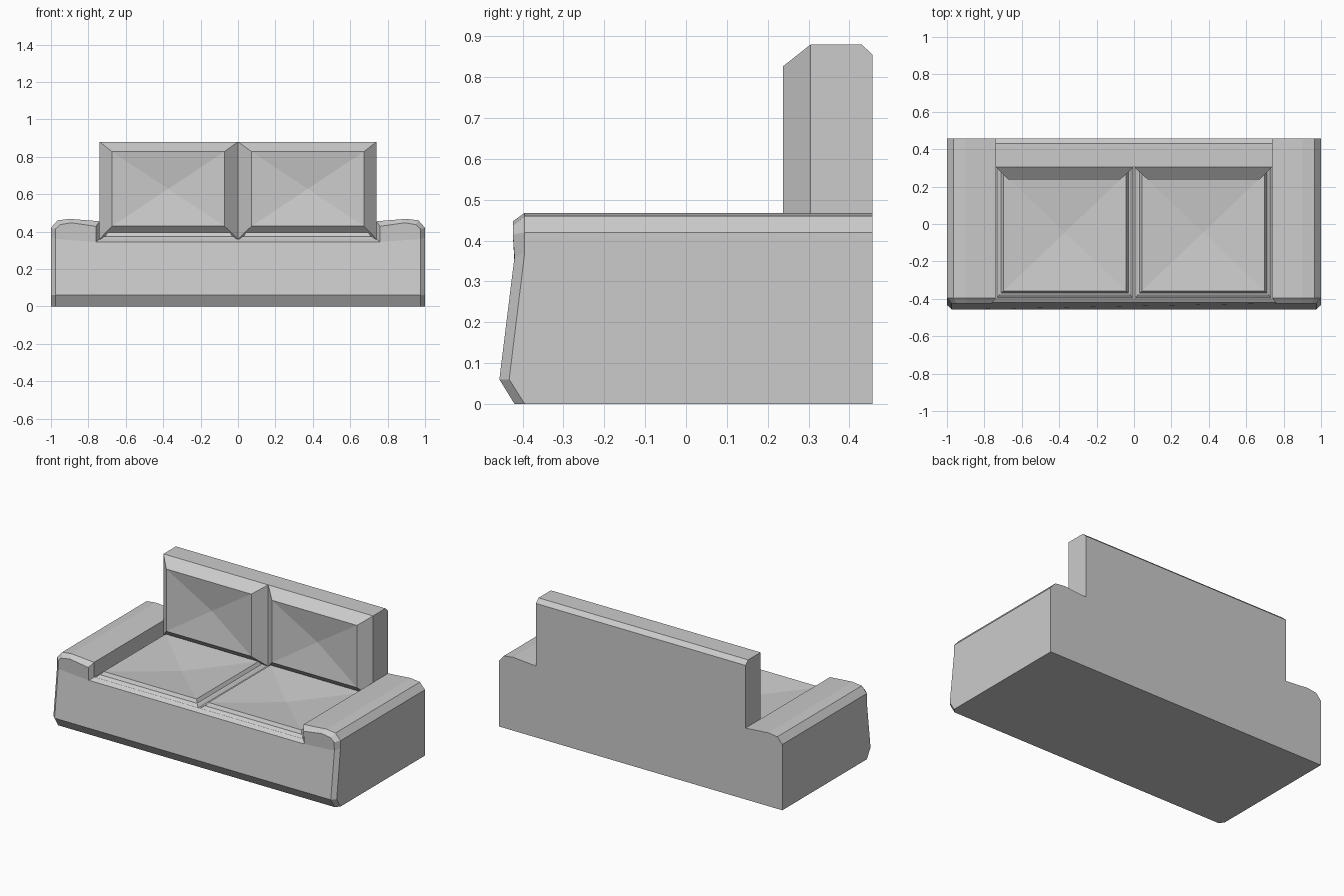
import bpy, bmesh

if "Cube" in bpy.data.objects:
    bpy.data.objects.remove(bpy.data.objects["Cube"])


def make_object(name, verts, faces):
    bm = bmesh.new()
    vs = [bm.verts.new(v) for v in verts]
    for f in faces:
        bm.faces.new([vs[i] for i in f])
    bmesh.ops.recalc_face_normals(bm, faces=bm.faces)
    me = bpy.data.meshes.new(name)
    bm.to_mesh(me)
    bm.free()
    ob = bpy.data.objects.new(name, me)
    bpy.context.collection.objects.link(ob)
    return ob


def bridge(rings, n):
    """Quads between consecutive closed rings of n points."""
    return [(r * n + i, r * n + (i + 1) % n, (r + 1) * n + (i + 1) % n, (r + 1) * n + i)
            for r in range(rings - 1) for i in range(n)]


def mirrored(half):
    return half + [(-x, y, z) for x, y, z in reversed(half)]


# Base with arms: back outline, rounded shoulder outline, front outline
BACK = 0.457
shoulder = [(1, -.395, 0), (1, -.433, .06), (1, -.395, .37), (1, -.395, .42),
            (.965, -.395, .46), (.9, -.395, .468), (.74, -.395, .455), (.74, -.395, .36)]
front = [(.975, -.42, 0), (.975, -.457, .06), (.975, -.42, .36), (.975, -.424, .415),
         (.95, -.424, .437), (.89, -.424, .447), (.76, -.424, .428), (.76, -.42, .345)]
rear = [(x, BACK, z) for x, y, z in shoulder]
n = 16
faces = bridge(3, n)
faces.append(tuple(range(n)))
R = [2 * n + i for i in range(8)]            # right half of front outline
L = [2 * n + 15 - i for i in range(8)]       # left half
faces += [(R[0], R[1], L[1], L[0]),
          (R[1], R[2], R[7], L[7], L[2], L[1]),
          tuple(R[2:]), tuple(L[2:])]
make_object("base_and_arms", mirrored(rear) + mirrored(shoulder) + mirrored(front), faces)

# Backrest slab with chamfered rear top edge
profile = [(.305, .36), (.305, .88), (.43, .88), (BACK, .855), (BACK, .36)]
m = len(profile)
verts = [(s * .74, y, z) for s in (-1, 1) for y, z in profile]
make_object("backrest", verts, bridge(2, m) + [tuple(range(m)), tuple(range(m, 2 * m))])


def cushion(name, loops, dip, place):
    """Stepped rectangular cushion whose face dips to a tufted centre.
    loops: (u0, u1, v0, v1, height); place maps (u, v, height) to xyz."""
    verts = []
    for u0, u1, v0, v1, h in loops:
        verts += [place(u, v, h) for u, v in ((u0, v0), (u1, v0), (u1, v1), (u0, v1))]
    u0, u1, v0, v1, h = loops[-1]
    verts.append(place((u0 + u1) / 2, (v0 + v1) / 2, h - dip))
    k = 4 * (len(loops) - 1)
    faces = bridge(len(loops), 4) + [(0, 1, 2, 3)]
    faces += [(k + i, k + (i + 1) % 4, k + 4) for i in range(4)]
    make_object(name, verts, faces)


# Seat and back cushions, one pair per side
for side, s in (("left", -1), ("right", 1)):
    cushion(f"seat_cushion_{side}",
            [(0, .74, -.40, .305, .355), (.022, .718, -.378, .29, .372),
             (.03, .71, -.37, .28, .374), (.042, .698, -.358, .268, .394)],
            .03, lambda u, v, h: (s * u, v, h))
    cushion(f"back_cushion_{side}",
            [(0, .74, .36, .88, -.305), (.073, .673, .43, .827, -.238)],
            .03, lambda u, v, h: (s * u, -h, v))
